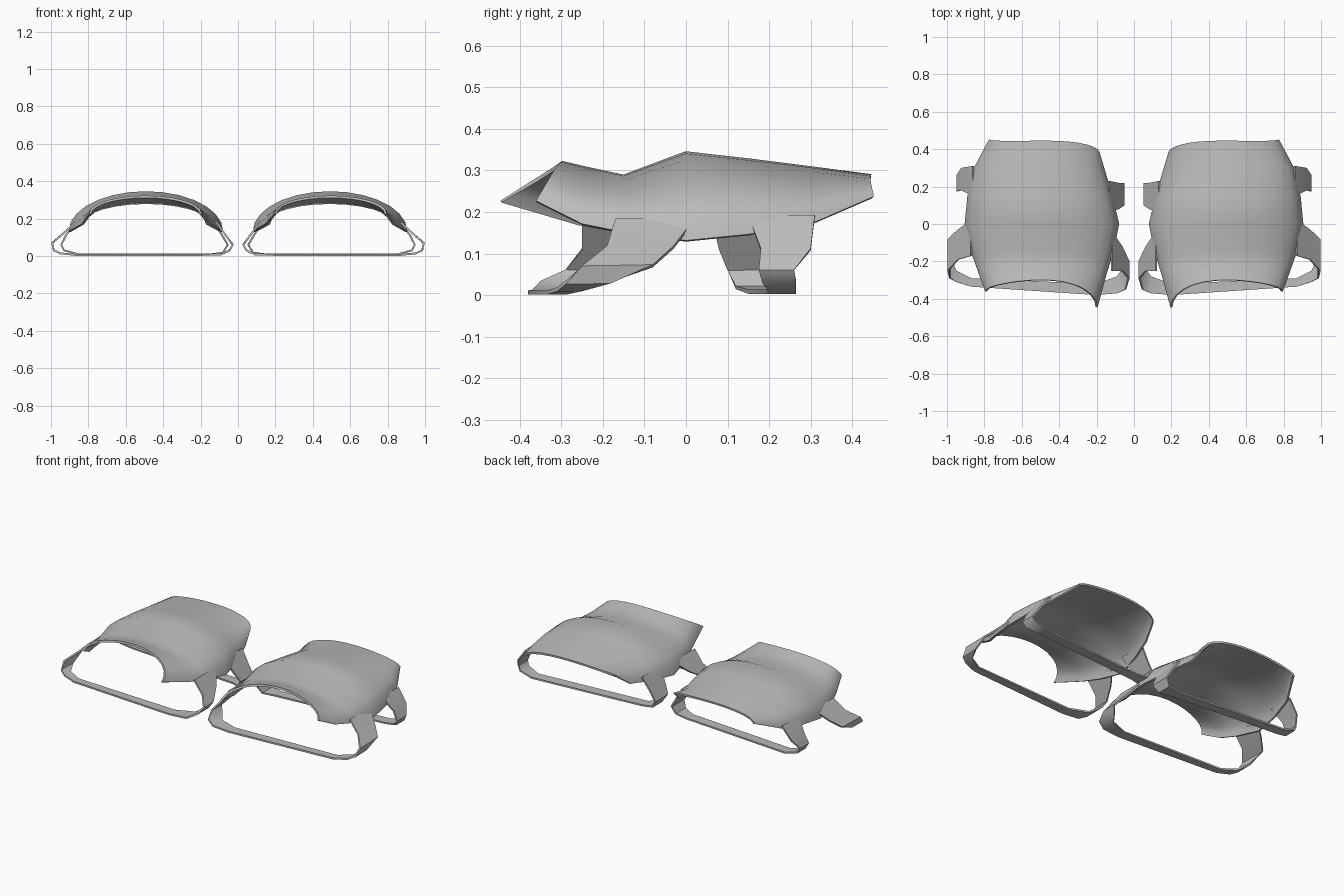
import bpy, bmesh
from math import sin, cos, pi, radians

cube = bpy.data.objects.get("Cube")
if cube:
    bpy.data.objects.remove(cube, do_unlink=True)

grey = bpy.data.materials.new("plain_grey")
grey.use_nodes = True
grey.diffuse_color = (0.5, 0.5, 0.5, 1)
grey.node_tree.nodes["Principled BSDF"].inputs["Base Color"].default_value = (0.5, 0.5, 0.5, 1)


def lerp(a, b, t):
    return a + (b - a) * t


def build_sheet(name, rows, thickness):
    """Skin rows of points, thicken them, mirror to the other side and smooth."""
    bm = bmesh.new()
    grid = [[bm.verts.new(p) for p in row] for row in rows]
    for r0, r1 in zip(grid, grid[1:]):
        for i in range(len(r0) - 1):
            bm.faces.new((r0[i], r0[i + 1], r1[i + 1], r1[i]))
    mesh = bpy.data.meshes.new(name)
    bm.to_mesh(mesh)
    bm.free()
    mesh.materials.append(grey)
    obj = bpy.data.objects.new(name, mesh)
    bpy.context.collection.objects.link(obj)
    solid = obj.modifiers.new("Thickness", 'SOLIDIFY')
    solid.thickness = thickness
    solid.offset = 0
    obj.modifiers.new("Mirror", 'MIRROR')
    bpy.ops.object.select_all(action='DESELECT')
    obj.select_set(True)
    bpy.context.view_layer.objects.active = obj
    bpy.ops.object.convert(target='MESH')
    bpy.ops.object.shade_smooth_by_angle(angle=radians(50))
    return obj


def arch(y_in, y_mid, y_out, x_in, x_out, z_edge, z_top, steps=14):
    """Half-ellipse cross-section from the inner edge to the outer edge."""
    row = []
    for i in range(steps + 1):
        a = pi * i / steps
        t = (1 - cos(a)) / 2
        row.append((lerp(x_in, x_out, t),
                    lerp(lerp(y_in, y_out, t), y_mid, sin(a)),
                    lerp(z_edge, z_top, sin(a))))
    return row


# Arched shell: pointed front corners, a dip behind the front crest, a flared back
shell = [
    arch(-.445, -.30, -.36, .20, .79, .225, .317),
    arch(-.26, -.24, -.25, .15, .83, .17, .303),
    arch(-.15, -.15, -.15, .115, .865, .15, .284),
    arch(0, 0, 0, .085, .90, .13, .340),
    arch(.15, .15, .15, .12, .885, .145, .323),
    arch(.30, .30, .30, .165, .85, .17, .304),
    arch(.385, .445, .45, .19, .77, .235, .285),
]
build_sheet("arched_shell", shell, .012)


def band(name, stations):
    """Leg and strap loop; each station is x, z and its front and back y."""
    rows = [[(x, lerp(y0, y1, k / 2), z) for k in range(3)] for x, z, y0, y1 in stations]
    build_sheet(name, rows, .01)


# Front legs joined by a strap underneath
band("front_strap", [
    (.87, .18, -.17, .02), (.94, .115, -.19, -.03), (.993, .07, -.25, -.08),
    (.985, .03, -.29, -.18), (.95, .014, -.31, -.25), (.87, .006, -.335, -.29),
    (.2, .006, -.38, -.32), (.09, .008, -.37, -.28), (.045, .03, -.35, -.22),
    (.028, .06, -.29, -.2), (.065, .11, -.25, -.12), (.12, .185, -.25, -.04),
])

# Rear legs joined by a strap underneath
band("rear_strap", [
    (.86, .19, .15, .31), (.92, .11, .18, .30), (.945, .06, .175, .26),
    (.93, .03, .185, .265), (.85, .008, .205, .265), (.15, .008, .15, .21),
    (.08, .018, .12, .21), (.055, .06, .10, .22), (.085, .11, .08, .22),
    (.135, .19, .06, .23),
])
